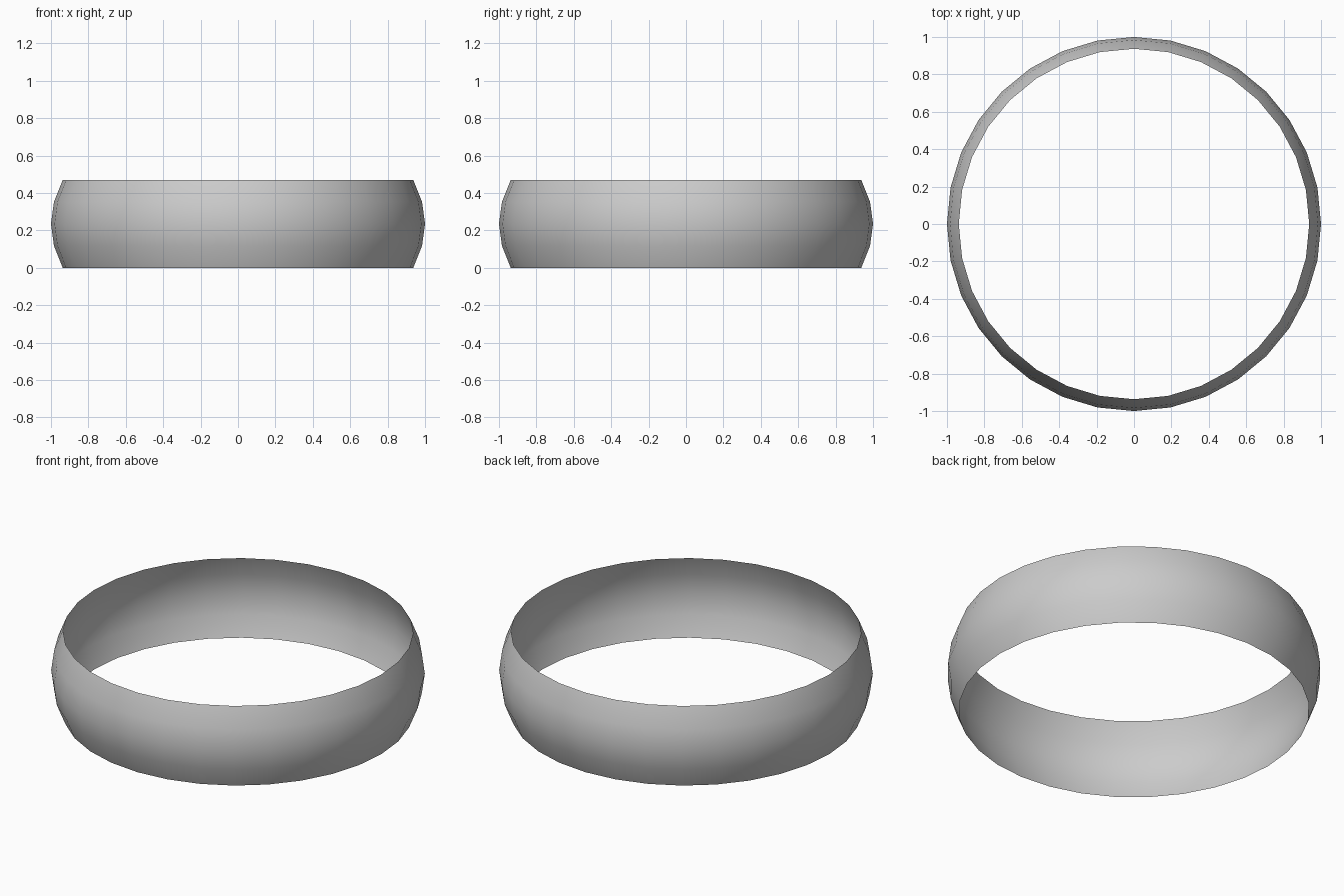
import bpy, math

if "Cube" in bpy.data.objects:
    bpy.data.objects.remove(bpy.data.objects["Cube"])

# Bulged cross-section of the band: (radius, height)
profile = [(0.937, 0.0), (0.984, 0.117), (1.0, 0.235), (0.984, 0.353), (0.937, 0.47)]
SIDES = 32

# Thin open band, profile swept around z
verts = [(r * math.cos(2 * math.pi * i / SIDES), r * math.sin(2 * math.pi * i / SIDES), z)
         for r, z in profile for i in range(SIDES)]
faces = [(k * SIDES + i, k * SIDES + (i + 1) % SIDES,
          (k + 1) * SIDES + (i + 1) % SIDES, (k + 1) * SIDES + i)
         for k in range(len(profile) - 1) for i in range(SIDES)]

mesh = bpy.data.meshes.new("ring_band")
mesh.from_pydata(verts, [], faces)
mesh.update()
for p in mesh.polygons:
    p.use_smooth = True
band = bpy.data.objects.new("ring_band", mesh)
bpy.context.collection.objects.link(band)
